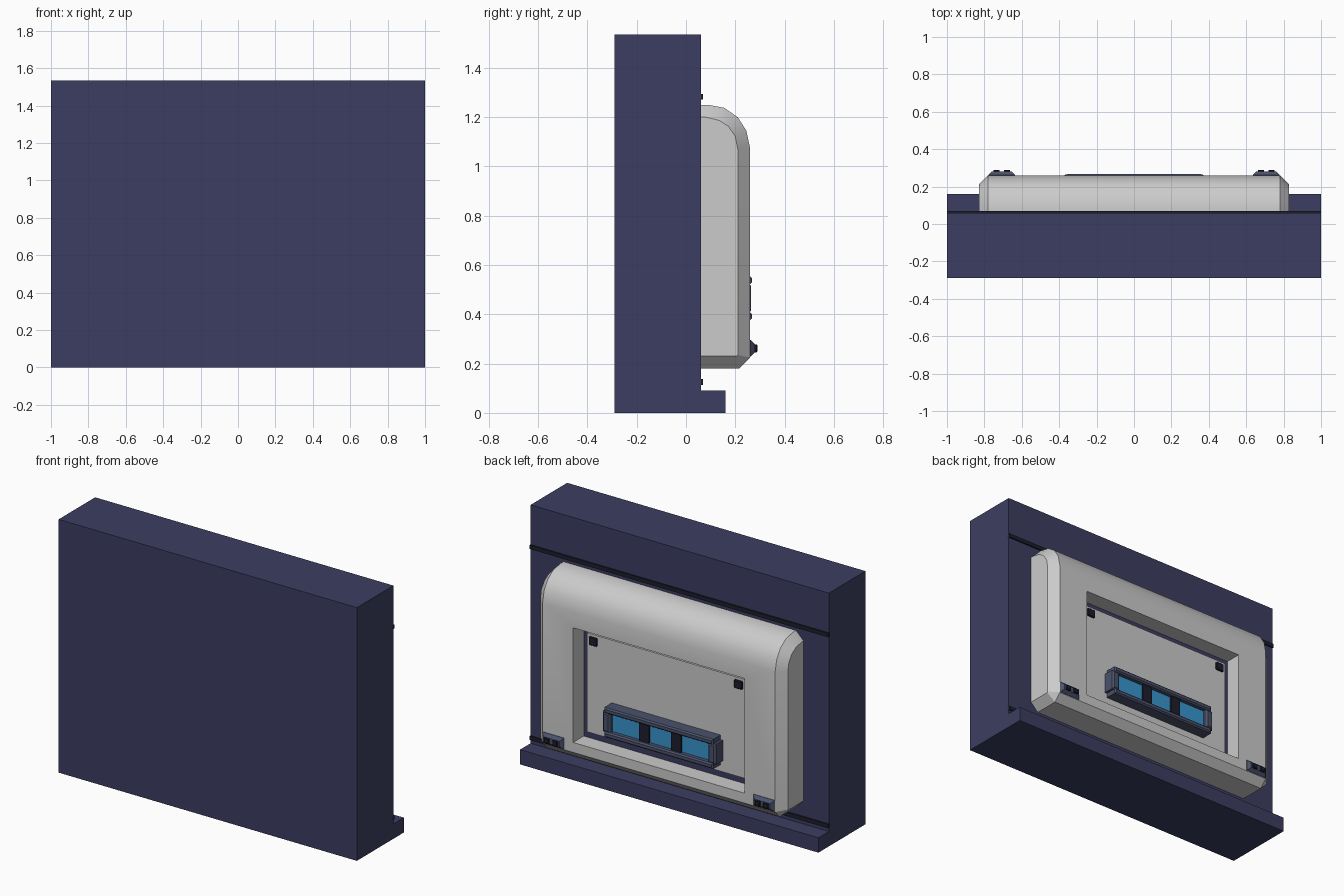
import bpy, bmesh

if "Cube" in bpy.data.objects:
    bpy.data.objects.remove(bpy.data.objects["Cube"])


def material(name, rgb):
    m = bpy.data.materials.new(name)
    m.diffuse_color = (*rgb, 1)
    m.use_nodes = True
    m.node_tree.nodes["Principled BSDF"].inputs["Base Color"].default_value = m.diffuse_color
    return m


NAVY = material("navy", (0.045, 0.048, 0.12))
SLATE = material("slate", (0.07, 0.085, 0.15))
DARK = material("dark", (0.012, 0.013, 0.025))
BLUE = material("screen_blue", (0.04, 0.3, 0.62))


def finish(name, bm, mat=None):
    bmesh.ops.recalc_face_normals(bm, faces=bm.faces[:])
    me = bpy.data.meshes.new(name)
    bm.to_mesh(me)
    bm.free()
    ob = bpy.data.objects.new(name, me)
    bpy.context.collection.objects.link(ob)
    if mat:
        me.materials.append(mat)
    return ob


def loft(name, rings, mat=None):
    """Join equal-sized point rings and cap both ends."""
    bm = bmesh.new()
    vs = [[bm.verts.new(p) for p in r] for r in rings]
    n = len(vs[0])
    for a, b in zip(vs, vs[1:]):
        for i in range(n):
            j = (i + 1) % n
            bm.faces.new((a[i], a[j], b[j], b[i]))
    bm.faces.new(vs[0])
    bm.faces.new(vs[-1])
    return finish(name, bm, mat)


def box(name, x, y, z, mat=None, bevel=0.0, taper=0.0):
    """Box from ranges; taper narrows the +y face."""
    def ring(yy, t):
        return [(x[0] + t, yy, z[0] + t), (x[1] - t, yy, z[0] + t),
                (x[1] - t, yy, z[1] - t), (x[0] + t, yy, z[1] - t)]
    rings = [ring(y[0], 0), ring(y[1], taper)]
    if taper:
        rings.insert(1, ring(y[1] - taper, 0))
    ob = loft(name, rings, mat)
    if bevel:
        m = ob.modifiers.new("bevel", 'BEVEL')
        m.width, m.segments = bevel, 1
    return ob


# Wall slab with a low step along its foot
prof = [(-0.29, 0), (0.16, 0), (0.16, 0.09), (0.06, 0.09), (0.06, 1.535), (-0.29, 1.535)]
loft("wall_slab", [[(x, y, z) for y, z in prof] for x in (-1, 1)], NAVY)

# Dark trim strips
for name, z in (("upper_trim", 1.283), ("lower_trim", 0.125)):
    box(name, (-1, 1), (0.05, 0.069), (z - 0.012, z + 0.012), DARK)

# Rounded housing: outer profile with a smaller profile at each end
outer = [(0.055, 1.25), (0.09, 1.25), (0.155, 1.238), (0.21, 1.2), (0.245, 1.145),
         (0.26, 1.075), (0.26, 0.225), (0.216, 0.18), (0.055, 0.18)]
inner = [(0.055, 1.2), (0.08, 1.2), (0.135, 1.187), (0.172, 1.163), (0.2, 1.122),
         (0.21, 1.07), (0.21, 0.235), (0.205, 0.23), (0.055, 0.23)]
housing = loft("housing", [[(x, y, z) for y, z in p] for x, p in
                           ((-0.83, inner), (-0.78, outer), (0.78, outer), (0.83, inner))])

# Rectangular recess cut into the housing
cutter = box("recess_cutter", (-0.575, 0.575), (0.155, 0.4), (0.285, 0.98))
cutter.hide_render = True
cutter.hide_set(True)
cut = housing.modifiers.new("recess", 'BOOLEAN')
cut.object, cut.operation, cut.solver = cutter, 'DIFFERENCE', 'EXACT'
bpy.context.view_layer.objects.active = housing
housing.select_set(True)
bpy.ops.object.modifier_apply(modifier="recess")
bpy.data.objects.remove(cutter)
bpy.ops.object.shade_smooth_by_angle(angle=0.52)

# Recess floor and the raised panel on it
box("recess_floor", (-0.575, 0.575), (0.15, 0.158), (0.285, 0.98), NAVY)
box("door_panel", (-0.53, 0.53), (0.156, 0.19), (0.335, 0.935))

# Display frame with rails, end caps and a back plate
Z = 0.465
box("display_back", (-0.36, 0.36), (0.185, 0.21), (Z - 0.08, Z + 0.08), DARK)
for name, s in (("upper_rail", 1), ("lower_rail", -1)):
    z = Z + s * 0.073
    box("display_" + name, (-0.365, 0.365), (0.185, 0.267), (z - 0.017, z + 0.017), SLATE, taper=0.008)
for name, s in (("right", 1), ("left", -1)):
    x = s * 0.353
    box("display_cap_" + name, (x - 0.027, x + 0.027), (0.185, 0.264), (Z - 0.062, Z + 0.062), SLATE, taper=0.012)
    # Dividers between screens
    x = s * 0.107
    box("display_divider_" + name, (x - 0.033, x + 0.033), (0.2, 0.25), (Z - 0.06, Z + 0.06), DARK)

# Three blue screens
for i in (-1, 0, 1):
    x, w = i * 0.232, 0.095 if i else 0.075
    box("screen_%d" % (i + 2), (x - w, x + w), (0.2, 0.237), (Z - 0.058, Z + 0.058), BLUE)

for name, s in (("right", 1), ("left", -1)):
    # Panel corner fastener
    x = s * 0.487
    box("panel_fastener_" + name, (x - 0.027, x + 0.027), (0.185, 0.2), (0.87, 0.92), DARK, bevel=0.004)
    # Button block with two dark buttons
    x = s * 0.707
    box("button_block_" + name, (x - 0.072, x + 0.072), (0.25, 0.28), (0.228, 0.296), SLATE, taper=0.018)
    for k in (-1, 1):
        bx = x + k * 0.028
        box("button_%s_%d" % (name, k), (bx - 0.016, bx + 0.016), (0.27, 0.29), (0.246, 0.278), DARK, bevel=0.003)
